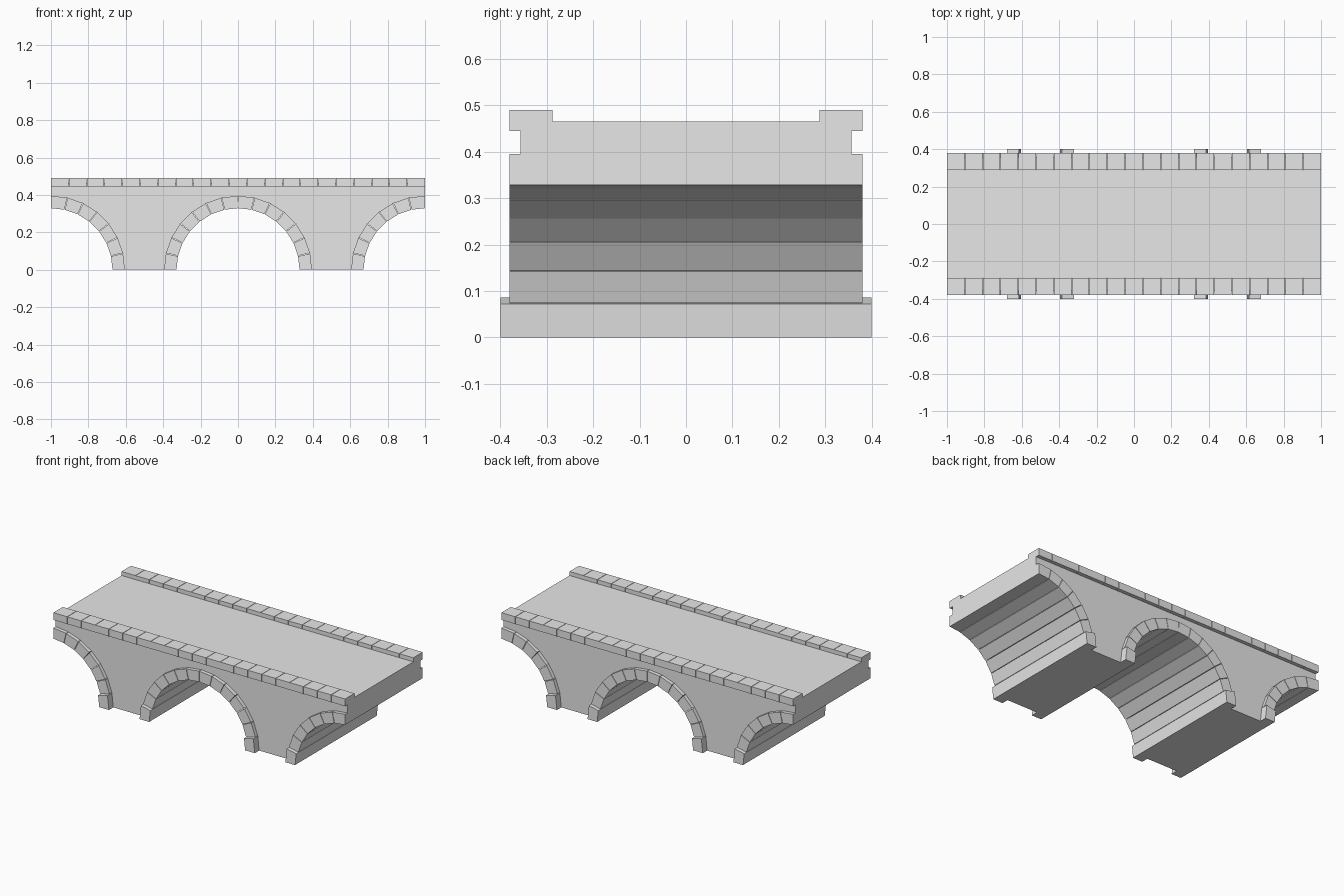
import bpy
import bmesh
from math import sin, cos, pi

R_OUT, R_IN = 0.395, 0.329      # arch ring radii
SEGMENTS = 14                   # stones in a full arch
WALL_Y, RING_Y, FOOT_Y = 0.357, 0.38, 0.40
LEDGE_Z, DECK_Z, TOP_Z = 0.445, 0.465, 0.49
CURB_Y = 0.288
GAP = 0.0012                    # half a joint between stones

cube = bpy.data.objects.get("Cube")
if cube:
    bpy.data.objects.remove(cube, do_unlink=True)

stone = bpy.data.materials.new("grey stone")
stone.use_nodes = True
GREY = (0.8, 0.8, 0.8, 1)
stone.diffuse_color = GREY
stone.node_tree.nodes["Principled BSDF"].inputs["Base Color"].default_value = GREY


def prism(bm, outline, y0, y1):
    """Extrude an (x, z) outline from y0 to y1."""
    face = bm.faces.new([bm.verts.new((x, y0, z)) for x, z in outline])
    result = bmesh.ops.extrude_face_region(bm, geom=[face])
    moved = [v for v in result["geom"] if isinstance(v, bmesh.types.BMVert)]
    bmesh.ops.translate(bm, verts=moved, vec=(0, y1 - y0, 0))


def box(bm, x0, x1, y0, y1, z0, z1):
    prism(bm, [(x0, z0), (x1, z0), (x1, z1), (x0, z1)], y0, y1)


def finish(bm, name):
    bmesh.ops.recalc_face_normals(bm, faces=bm.faces)
    mesh = bpy.data.meshes.new(name)
    bm.to_mesh(mesh)
    bm.free()
    mesh.materials.append(stone)
    bpy.context.collection.objects.link(bpy.data.objects.new(name, mesh))


def polar(cx, radius, angle):
    return cx + radius * cos(angle), radius * sin(angle)


def arc(cx, first, last):
    """Outer ring points, running left to right."""
    return [polar(cx, R_OUT, pi * (1 - i / SEGMENTS)) for i in range(first, last + 1)]


# Piers and side walls in one profile with the arches left open
HALF = SEGMENTS // 2
bm = bmesh.new()
profile = arc(-1, HALF, SEGMENTS) + arc(0, 0, SEGMENTS) + arc(1, 0, HALF)
prism(bm, profile + [(1, LEDGE_Z), (-1, LEDGE_Z)], -WALL_Y, WALL_Y)
finish(bm, "bridge_wall")

# Road deck between the curbs
bm = bmesh.new()
box(bm, -1, 1, -CURB_Y, CURB_Y, LEDGE_Z, DECK_Z)
finish(bm, "road_deck")

# Arch rings: long stones through the bridge, with wider foot stones
arches = (("left_half_arch", 1, HALF, SEGMENTS),
          ("middle_arch", 0, 0, SEGMENTS),
          ("right_half_arch", -1, 0, HALF))
for name, cx, first, last in arches:
    bm = bmesh.new()
    for i in range(first, last):
        a = pi * i / SEGMENTS
        b = pi * (i + 1) / SEGMENTS
        # Joints open only between neighbouring stones
        a += GAP / R_IN if i > first else 0
        b -= GAP / R_IN if i < last - 1 else 0
        depth = FOOT_Y if i in (0, SEGMENTS - 1) else RING_Y
        corners = [polar(cx, R_IN, a), polar(cx, R_OUT, a),
                   polar(cx, R_OUT, b), polar(cx, R_IN, b)]
        prism(bm, corners, -depth, depth)
    finish(bm, name)

# Curb stones along both edges
COUNT = 21
for name, side in (("front_curb", -1), ("back_curb", 1)):
    bm = bmesh.new()
    for i in range(COUNT):
        x0 = -1 + 2 * i / COUNT + (GAP if i else 0)
        x1 = -1 + 2 * (i + 1) / COUNT - (GAP if i < COUNT - 1 else 0)
        box(bm, x0, x1, side * CURB_Y, side * RING_Y, LEDGE_Z, TOP_Z)
    finish(bm, name)
